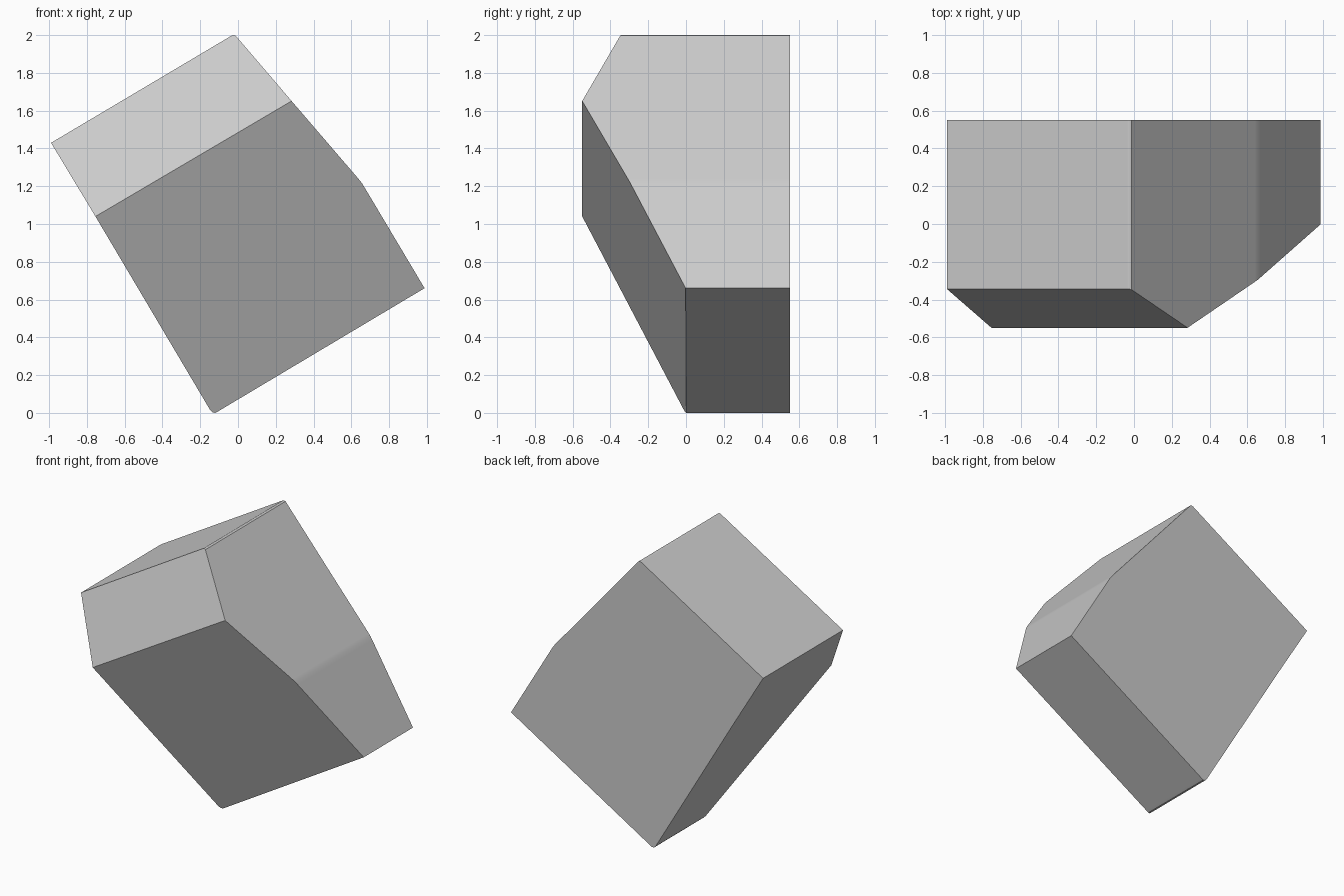
import bpy, bmesh
from mathutils import Vector

if "Cube" in bpy.data.objects:
    bpy.data.objects.remove(bpy.data.objects["Cube"])

# Tilted block outline seen from the front (x, z), with slightly rounded corners
outline = [(-0.99, 1.43), (-0.035, 1.997), (-0.025, 2.0), (-0.012, 1.997),
           (0.285, 1.65), (0.64, 1.237), (0.655, 1.218), (0.67, 1.194),
           (0.988, 0.66), (-0.105, 0.008), (-0.12, 0.0), (-0.135, 0.002),
           (-0.147, 0.014), (-0.755, 1.04)]
BACK, FRONT = 0.55, -0.55

bm = bmesh.new()
face = bm.faces.new([bm.verts.new((x, BACK, z)) for x, z in outline])
ext = bmesh.ops.extrude_face_region(bm, geom=[face], use_keep_orig=True)
bmesh.ops.translate(bm, vec=(0, FRONT - BACK, 0),
                    verts=[g for g in ext["geom"] if isinstance(g, bmesh.types.BMVert)])
bmesh.ops.recalc_face_normals(bm, faces=bm.faces[:])


# Bevel the front into two sloped planes that meet on a ridge
def slice_front(ridge, edge):
    along = Vector((1.04, 0, 0.612))
    n = along.cross(Vector(edge) - Vector(ridge)).normalized()
    if n.y > 0:
        n = -n
    cut = bmesh.ops.bisect_plane(bm, geom=bm.verts[:] + bm.edges[:] + bm.faces[:],
                                 dist=1e-5, plane_co=ridge, plane_no=n, clear_outer=True)
    rim = [g for g in cut["geom_cut"] if isinstance(g, bmesh.types.BMEdge)]
    rim = [e for e in rim if e.is_boundary]
    bmesh.ops.contextual_create(bm, geom=rim)


ridge_point = (-0.755, FRONT + 0.0005, 1.04)
slice_front(ridge_point, (-0.125, 0, 0))
slice_front(ridge_point, (-0.99, -0.345, 1.43))
bmesh.ops.recalc_face_normals(bm, faces=bm.faces[:])

mesh = bpy.data.meshes.new("faceted_block")
bm.to_mesh(mesh)
bm.free()
block = bpy.data.objects.new("faceted_block", mesh)
bpy.context.collection.objects.link(block)
bpy.context.view_layer.objects.active = block
block.select_set(True)
bpy.ops.object.shade_smooth_by_angle(angle=0.5)
weighted = block.modifiers.new("weighted_normals", "WEIGHTED_NORMAL")
weighted.keep_sharp = True
